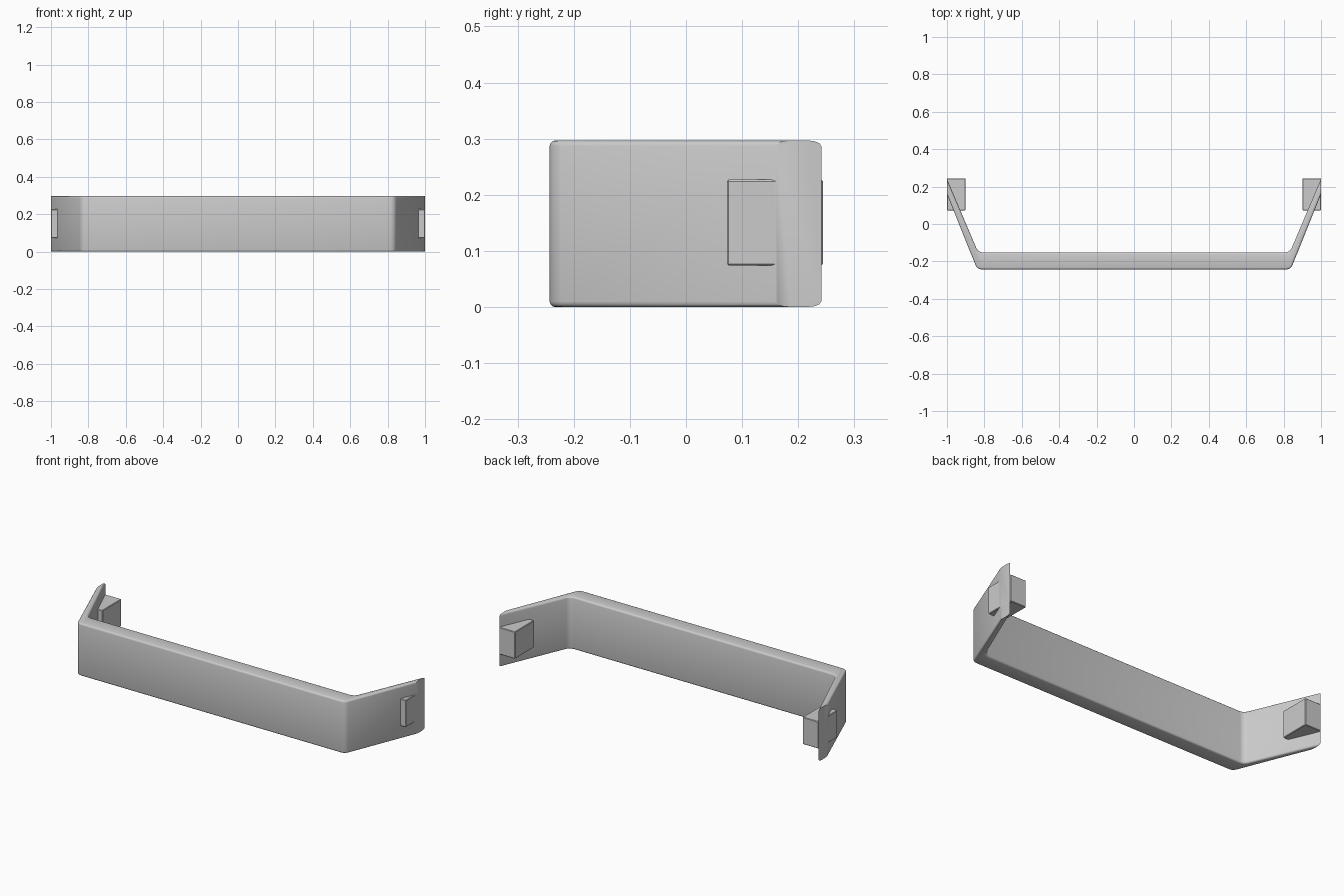
import bpy, bmesh
from mathutils import Vector

if "Cube" in bpy.data.objects:
    bpy.data.objects.remove(bpy.data.objects["Cube"])


def make_object(name, bm):
    bmesh.ops.recalc_face_normals(bm, faces=bm.faces[:])
    mesh = bpy.data.meshes.new(name)
    bm.to_mesh(mesh)
    bm.free()
    obj = bpy.data.objects.new(name, mesh)
    bpy.context.collection.objects.link(obj)
    bpy.context.view_layer.objects.active = obj
    bpy.ops.object.select_all(action='DESELECT')
    obj.select_set(True)
    bpy.ops.object.shade_smooth_by_angle(angle=0.6)
    return obj


def bevel(bm, edges, width, segments=3):
    bmesh.ops.bevel(bm, geom=edges, offset=width, offset_type='OFFSET',
                    segments=segments, profile=0.5, affect='EDGES')


# Bumper bar: bent strip profile, arms run past the tips and are trimmed flat
HEIGHT, TIP = 0.297, 1.0
left = [(-1.06, 0.387), (-1.081, 0.36), (-0.838, -0.243)]
left = [(-1.062, 0.387), (-1.062, 0.314), (-0.838, -0.243)]
inner = (-0.833, -0.152)
outline = left + [(-x, y) for x, y in reversed(left)] + [(-inner[0], inner[1]), inner]
bm = bmesh.new()
face = bm.faces.new([bm.verts.new((x, y, 0)) for x, y in outline])
ext = bmesh.ops.extrude_face_region(bm, geom=[face])
bmesh.ops.translate(bm, vec=(0, 0, HEIGHT),
                    verts=[g for g in ext['geom'] if isinstance(g, bmesh.types.BMVert)])
bmesh.ops.recalc_face_normals(bm, faces=bm.faces[:])

# Round the upright corners, then the upper and lower rims
corners = [e for e in bm.edges
           if abs(e.verts[0].co.z - e.verts[1].co.z) > 0.1 and abs(e.verts[0].co.x) < 0.9]
bevel(bm, corners, 0.022)
rims = [e for e in bm.edges
        if len({round(f.normal.z) for f in e.link_faces}) == 2]
bevel(bm, rims, 0.010)

# Trim both arm tips
for side in (-1, 1):
    bmesh.ops.bisect_plane(bm, geom=bm.verts[:] + bm.edges[:] + bm.faces[:],
                           plane_co=(side * TIP, 0, 0), plane_no=(side, 0, 0),
                           clear_outer=True)
    bmesh.ops.holes_fill(bm, edges=[e for e in bm.edges if e.is_boundary])
make_object("bumper_bar", bm)

# Mounting blocks passing through each arm
size = Vector((0.10, 0.171, 0.153))
for side, name in ((-1, "left_mount_block"), (1, "right_mount_block")):
    bm = bmesh.new()
    bmesh.ops.create_cube(bm, size=1)
    bmesh.ops.scale(bm, vec=size, verts=bm.verts[:])
    bmesh.ops.translate(bm, vec=(side * 0.95, 0.1585, 0.1505), verts=bm.verts[:])
    bevel(bm, bm.edges[:], 0.003, 1)
    make_object(name, bm)
